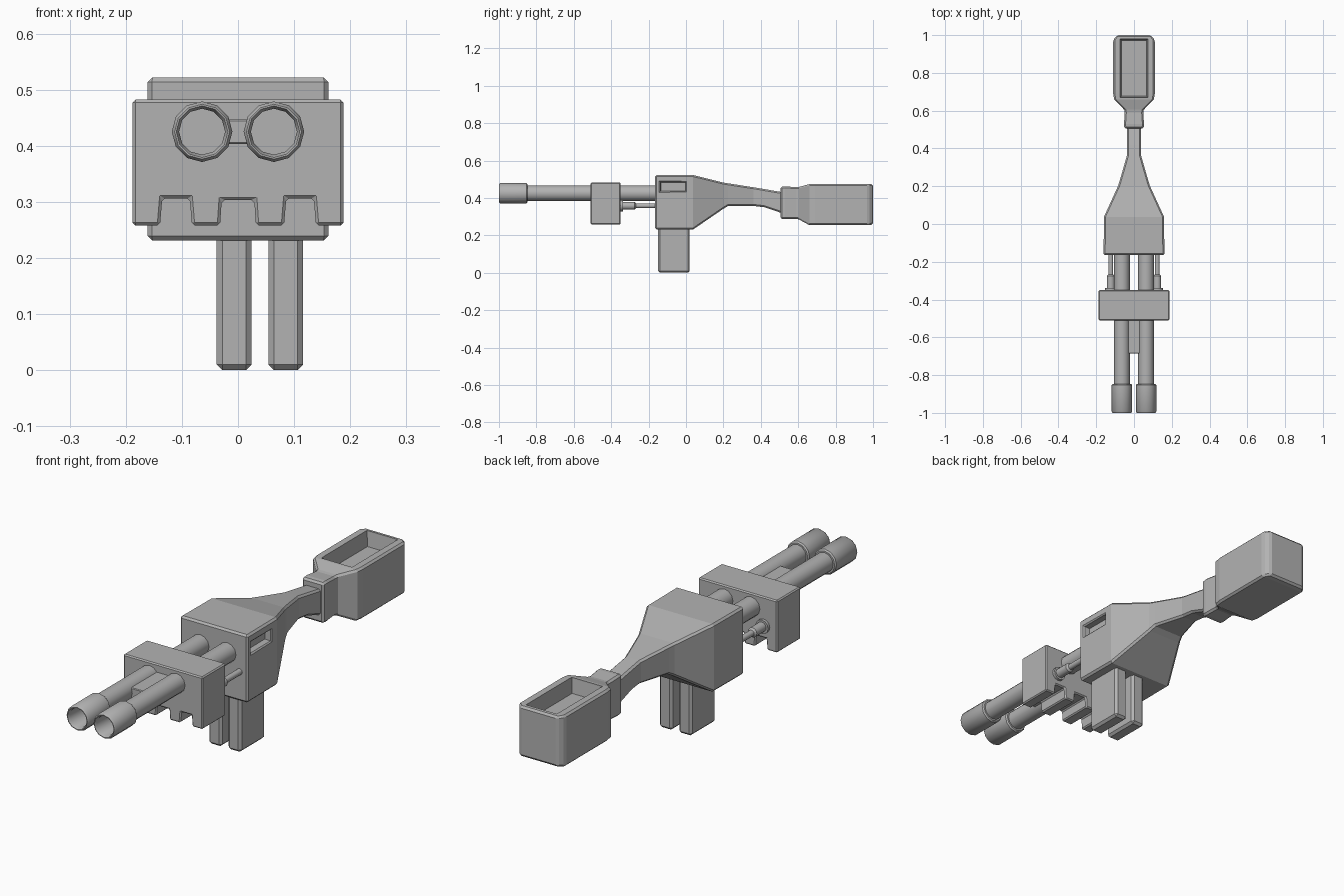
import bpy, bmesh, math

if "Cube" in bpy.data.objects:
    bpy.data.objects.remove(bpy.data.objects["Cube"])

grey = bpy.data.materials.new("dark_grey")
grey.diffuse_color = (0.45, 0.45, 0.45, 1)
grey.use_nodes = True
grey.node_tree.nodes["Principled BSDF"].inputs["Base Color"].default_value = grey.diffuse_color


def finish(name, bm, bevel=0.0, smooth=None):
    bmesh.ops.remove_doubles(bm, verts=bm.verts, dist=1e-5)
    bmesh.ops.recalc_face_normals(bm, faces=bm.faces)
    me = bpy.data.meshes.new(name)
    bm.to_mesh(me)
    bm.free()
    me.materials.append(grey)
    ob = bpy.data.objects.new(name, me)
    bpy.context.collection.objects.link(ob)
    if bevel:
        m = ob.modifiers.new("bevel", 'BEVEL')
        m.width, m.segments, m.limit_method = bevel, 1, 'ANGLE'
        m.angle_limit = math.radians(40)
    if smooth:
        bpy.ops.object.select_all(action='DESELECT')
        ob.select_set(True)
        bpy.context.view_layer.objects.active = ob
        bpy.ops.object.shade_smooth_by_angle(angle=math.radians(smooth))
    return ob


def skin(name, rings, closed_ends=True, **kw):
    """Join equal-length rings of points into a solid."""
    bm = bmesh.new()
    loops = [[bm.verts.new(p) for p in r] for r in rings]
    n = len(loops[0])
    for a, b in zip(loops, loops[1:]):
        for i in range(n):
            j = (i + 1) % n
            bm.faces.new((a[i], a[j], b[j], b[i]))
    if closed_ends:
        bm.faces.new(loops[0])
        bm.faces.new(loops[-1])
    return finish(name, bm, **kw)


def loft(name, sections, **kw):
    """Sections along y: (y, half width, bottom z, top z)."""
    return skin(name, [[(-w, y, a), (w, y, a), (w, y, b), (-w, y, b)]
                       for y, w, a, b in sections], **kw)


def box(name, x, y, z, **kw):
    return skin(name, [[(x[0], q, z[0]), (x[1], q, z[0]),
                        (x[1], q, z[1]), (x[0], q, z[1])] for q in y], **kw)


def revolve(name, cx, cz, profile, n=12):
    """Turn a (y, radius) profile around an axis parallel to y."""
    return skin(name, [[(cx + r * math.cos(i * math.tau / n), y,
                         cz + r * math.sin(i * math.tau / n)) for i in range(n)]
                       for y, r in profile], closed_ends=False, smooth=35)


def cut(ob, cutter):
    m = ob.modifiers.new("pocket", 'BOOLEAN')
    m.operation, m.solver, m.object = 'DIFFERENCE', 'EXACT', cutter
    cutter.hide_render = True
    cutter.hide_viewport = True


# receiver body tapering into the neck, with a pocket on the right
body = loft("receiver", [
    (-0.165, 0.161, 0.231, 0.522), (0.038, 0.159, 0.231, 0.522),
    (0.20, 0.085, 0.342, 0.482), (0.225, 0.077, 0.357, 0.478),
    (0.36, 0.038, 0.357, 0.457), (0.42, 0.038, 0.35, 0.447),
    (0.52, 0.038, 0.316, 0.43)], bevel=0.008)
cut(body, skin("receiver_pocket_cutter", [
    [(x, -0.069 - l, 0.46 - h), (x, -0.069 + l, 0.46 - h),
     (x, -0.069 + l, 0.46 + h), (x, -0.069 - l, 0.46 + h)]
    for x, l, h in ((0.13, 0.066, 0.022), (0.155, 0.068, 0.024), (0.165, 0.079, 0.035))]))

# shoulder stock with collar and a tray in the top
stock = loft("stock", [
    (0.505, 0.051, 0.288, 0.46), (0.53, 0.053, 0.286, 0.462),
    (0.59, 0.049, 0.288, 0.457), (0.605, 0.052, 0.284, 0.459),
    (0.66, 0.105, 0.254, 0.474), (0.69, 0.11, 0.254, 0.475),
    (0.975, 0.11, 0.254, 0.475), (1.0, 0.088, 0.258, 0.473)], bevel=0.008)
cut(stock, skin("stock_tray_cutter", [
    [(-w, 0.825 - l, z), (w, 0.825 - l, z), (w, 0.825 + l, z), (-w, 0.825 + l, z)]
    for w, l, z in ((0.066, 0.147, 0.41), (0.073, 0.155, 0.47), (0.074, 0.156, 0.52))]))

for side, s in (("left", -1), ("right", 1)):
    # hollow barrel with a wider muzzle
    revolve(side + "_barrel", s * 0.064, 0.425, [
        (-0.86, 0), (-0.86, 0.041), (-0.99, 0.041), (-1.0, 0.046), (-1.0, 0.049),
        (-0.993, 0.054), (-0.853, 0.054), (-0.847, 0.049), (-0.847, 0.042),
        (-0.15, 0.042), (-0.15, 0)])
    # guide rod between block and receiver
    revolve(side + "_rod", s * 0.123, 0.358, [
        (-0.37, 0), (-0.37, 0.03), (-0.338, 0.03), (-0.338, 0.021), (-0.275, 0.021),
        (-0.268, 0.013), (-0.15, 0.013), (-0.15, 0)])

# front block with three notches underneath
half = [(0.188, 0.482), (0.188, 0.258), (0.139, 0.258), (0.135, 0.306),
        (0.086, 0.306), (0.082, 0.258), (0.032, 0.258), (0.029, 0.303)]
outline = half + [(-x, z) for x, z in reversed(half)]
skin("front_block", [[(x, y, z) for x, z in outline] for y in (-0.51, -0.35)],
     bevel=0.005)

# bridge between the barrels
box("barrel_bridge", (-0.032, 0.032), (-0.685, -0.50), (0.403, 0.447), bevel=0.003)

# twin magazines
for i, x in enumerate((-0.007, 0.085)):
    box("magazine_%d" % (i + 1), (x - 0.031, x + 0.031), (-0.15, 0.02),
        (0.0, 0.26), bevel=0.01)
